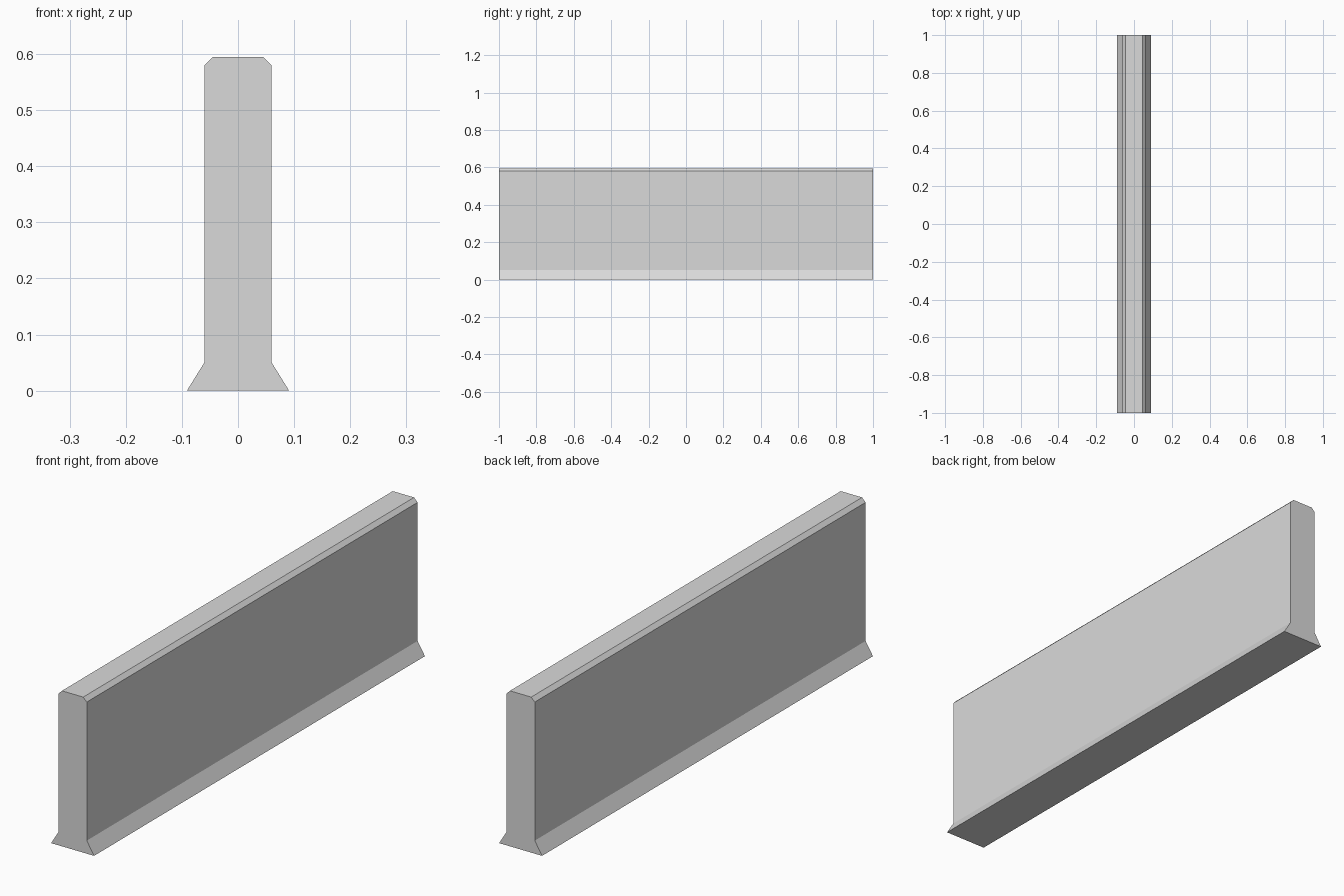
import bpy
import bmesh

cube = bpy.data.objects.get("Cube")
if cube:
    bpy.data.objects.remove(cube, do_unlink=True)

LENGTH = 2.0

# Plain concrete grey
concrete = bpy.data.materials.new("concrete_grey")
concrete.use_nodes = True
grey = (0.7, 0.7, 0.7, 1.0)
concrete.diffuse_color = grey
concrete.node_tree.nodes["Principled BSDF"].inputs["Base Color"].default_value = grey

# Half cross-section: flared foot, upright wall, chamfered top edge
half = [(0.091, 0.0), (0.06, 0.05), (0.06, 0.58), (0.045, 0.595)]
profile = half + [(-x, z) for x, z in reversed(half)]

# Extrude the mirrored section along the wall's length
bm = bmesh.new()
end = bm.faces.new([bm.verts.new((x, -LENGTH / 2, z)) for x, z in profile])
result = bmesh.ops.extrude_face_region(bm, geom=[end], use_keep_orig=True)
moved = [v for v in result["geom"] if isinstance(v, bmesh.types.BMVert)]
bmesh.ops.translate(bm, verts=moved, vec=(0, LENGTH, 0))
bmesh.ops.recalc_face_normals(bm, faces=bm.faces[:])

mesh = bpy.data.meshes.new("barrier_wall")
bm.to_mesh(mesh)
bm.free()
mesh.materials.append(concrete)
wall = bpy.data.objects.new("barrier_wall", mesh)
bpy.context.collection.objects.link(wall)
